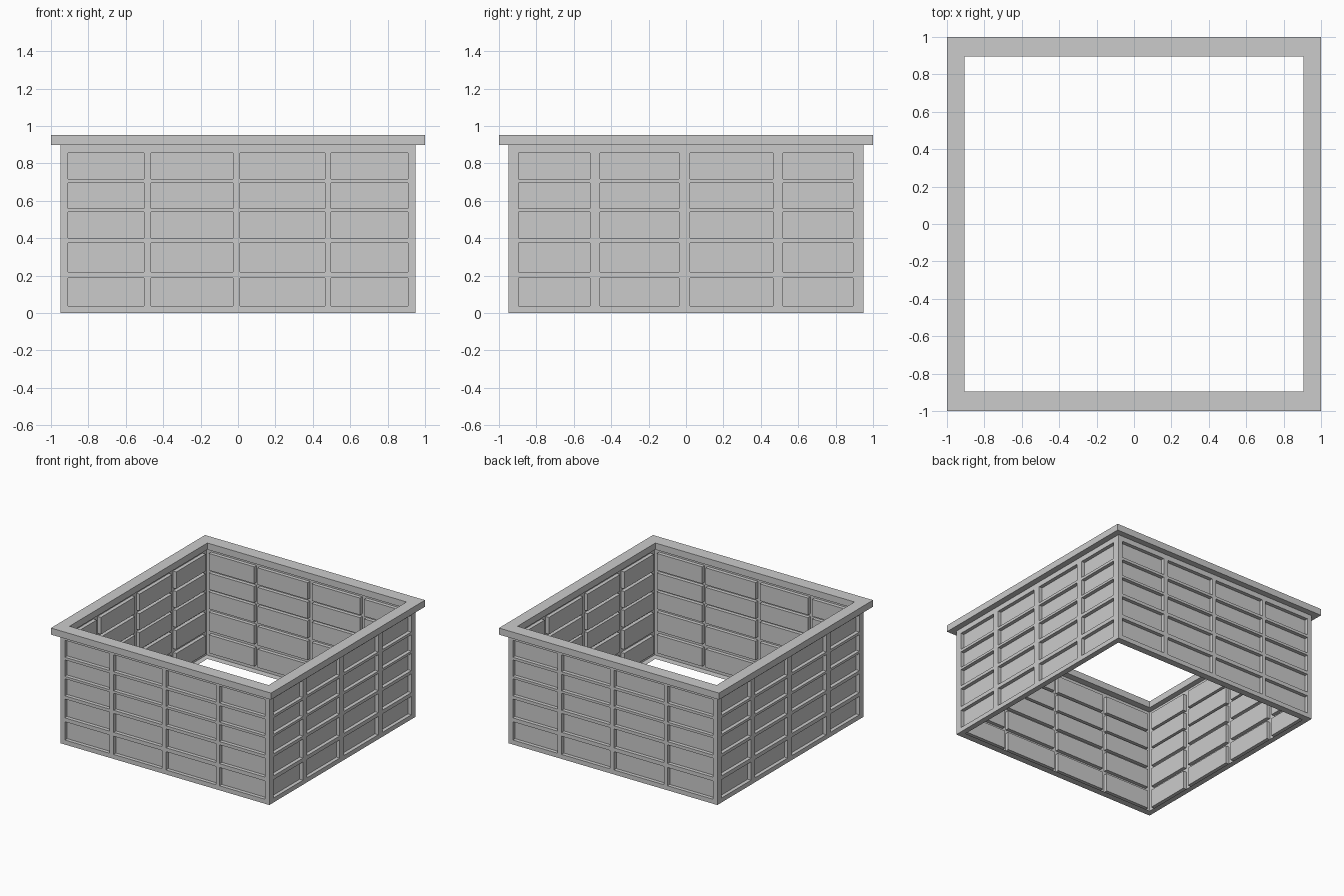
import bpy, bmesh, math
from mathutils import Matrix

if "Cube" in bpy.data.objects:
    bpy.data.objects.remove(bpy.data.objects["Cube"])

WALL = 0.95      # half width of the walls
RIM_Z = 0.898    # underside of the rim
TOP = 0.952
INNER = (0.905, 0.895)
DEPTH = 0.03     # panel recess

# panel edges: rows in z, columns across the front and side walls
ROWS = [(0.037, 0.187), (0.219, 0.374), (0.40, 0.54), (0.56, 0.695), (0.717, 0.856)]
FRONT = [(-0.909, -0.503), (-0.465, -0.027), (0.011, 0.465), (0.497, 0.909)]
SIDE = [(-0.896, -0.513), (-0.46, -0.037), (0.021, 0.465), (0.519, 0.894)]


def finish(name, bm, recalc=False):
    bmesh.ops.remove_doubles(bm, verts=bm.verts[:], dist=1e-4)
    if recalc:
        bmesh.ops.recalc_face_normals(bm, faces=bm.faces[:])
    me = bpy.data.meshes.new(name)
    bm.to_mesh(me)
    bm.free()
    ob = bpy.data.objects.new(name, me)
    bpy.context.collection.objects.link(ob)
    return ob


def cuts(lo, hi, spans):
    return [lo] + [v for s in spans for v in s] + [hi]


def wall(name, columns, angle):
    """Front-facing sheet with pressed-in panels, turned about z."""
    bm = bmesh.new()

    def quad(pts):
        bm.faces.new([bm.verts.new(p) for p in pts])

    xs, zs = cuts(-WALL, WALL, columns), cuts(0, RIM_Z, ROWS)
    for i in range(len(xs) - 1):
        for j in range(len(zs) - 1):
            ring = [(xs[i], zs[j]), (xs[i + 1], zs[j]),
                    (xs[i + 1], zs[j + 1]), (xs[i], zs[j + 1])]
            panel = i % 2 == 1 and j % 2 == 1
            y = -WALL + (DEPTH if panel else 0)
            quad([(x, y, z) for x, z in ring])
            if panel:
                for (xa, za), (xb, zb) in zip(ring, ring[1:] + ring[:1]):
                    quad([(xa, -WALL, za), (xb, -WALL, zb), (xb, y, zb), (xa, y, za)])
    bmesh.ops.transform(bm, matrix=Matrix.Rotation(angle, 4, 'Z'), verts=bm.verts[:])
    return finish(name, bm)


def frame(name, half, z0, z1):
    """Square ring; a flat flange when z0 equals z1."""
    bm = bmesh.new()
    signs = [(-1, -1), (1, -1), (1, 1), (-1, 1)]

    def loop(hx, hy, z):
        return [bm.verts.new((sx * hx, sy * hy, z)) for sx, sy in signs]

    loops = [loop(half, half, z0), loop(*INNER, z0)]
    if z1 > z0:
        loops += [loop(*INNER, z1), loop(half, half, z1)]
        pairs = list(zip(loops, loops[1:] + loops[:1]))
    else:
        pairs = [(loops[1], loops[0])]
    for a, b in pairs:
        for k in range(4):
            n = (k + 1) % 4
            bm.faces.new((a[k], b[k], b[n], a[n]))
    return finish(name, bm, recalc=z1 > z0)


# four panelled walls
for k, (name, cols) in enumerate([("front_wall", FRONT), ("right_wall", SIDE),
                                  ("back_wall", FRONT), ("left_wall", SIDE)]):
    wall(name, cols, k * math.pi / 2)

# top rim and bottom flange
frame("top_rim", 1.0, RIM_Z, TOP)
frame("bottom_flange", WALL, 0.0, 0.0)
